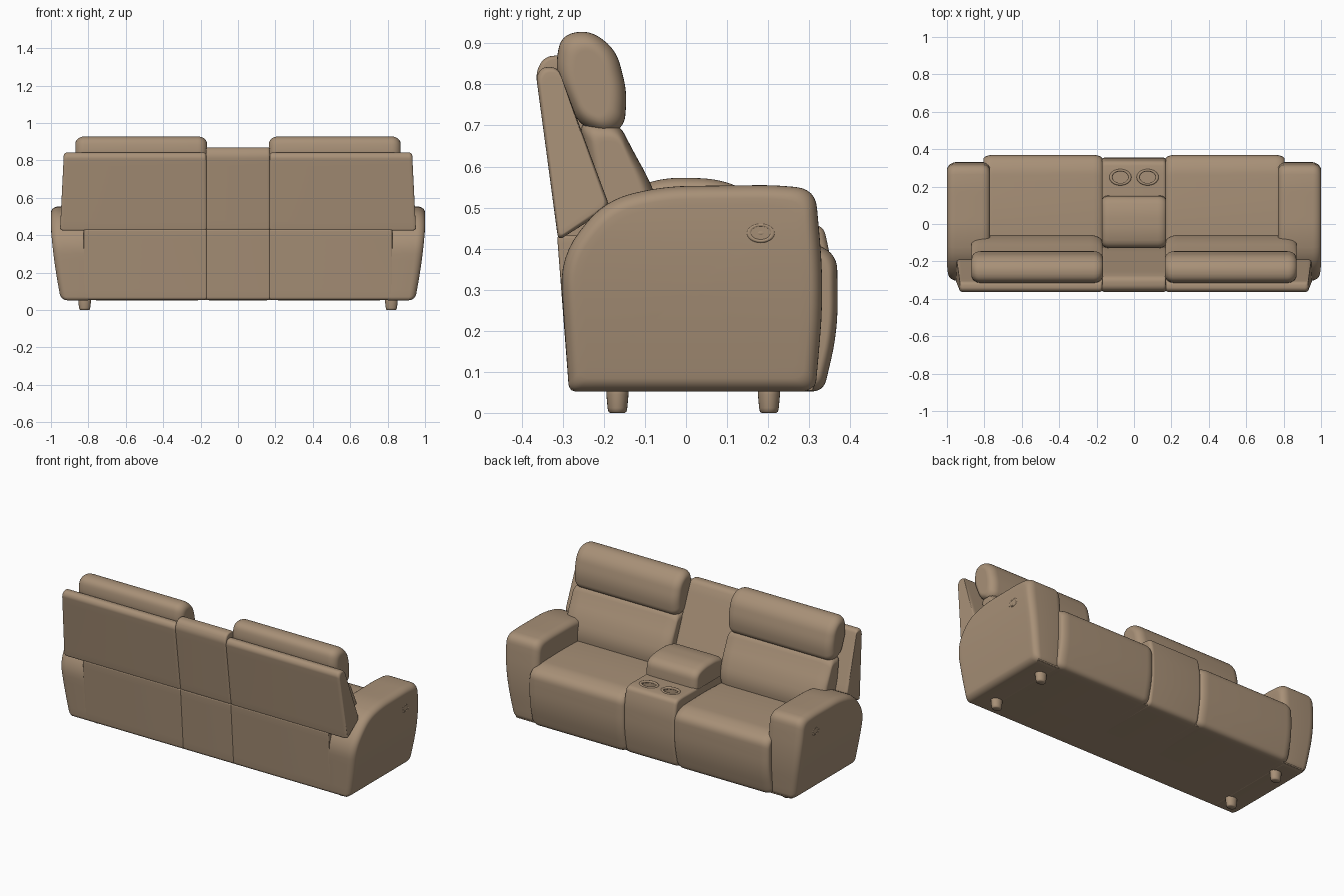
import bpy, bmesh, math
from mathutils import Vector

if "Cube" in bpy.data.objects:
    bpy.data.objects.remove(bpy.data.objects["Cube"])

leather = bpy.data.materials.new("tan leather")
leather.diffuse_color = (0.39, 0.28, 0.185, 1)
leather.use_nodes = True
leather.node_tree.nodes["Principled BSDF"].inputs["Base Color"].default_value = leather.diffuse_color


def rounded(points, steps=6, spacing=0.04):
    """Closed outline with every corner (y, z, reach) softened, then evenly split."""
    out, n = [], len(points)
    for i in range(n):
        p = Vector(points[i][:2])
        a, b = Vector(points[i - 1][:2]) - p, Vector(points[(i + 1) % n][:2]) - p
        r = min(points[i][2], a.length * 0.49, b.length * 0.49)
        s, e = p + a.normalized() * r, p + b.normalized() * r
        for k in range(steps + 1):
            t = k / steps
            out.append(s * (1 - t) ** 2 + p * 2 * t * (1 - t) + e * t * t)
    fine = []
    for i, p in enumerate(out):
        q = out[(i + 1) % len(out)]
        m = max(1, math.ceil((q - p).length / spacing))
        fine += [p.lerp(q, k / m) for k in range(m)]
    return fine


def finish(name, bm):
    bmesh.ops.recalc_face_normals(bm, faces=bm.faces)
    me = bpy.data.meshes.new(name)
    bm.to_mesh(me)
    bm.free()
    me.materials.append(leather)
    for f in me.polygons:
        f.use_smooth = True
    ob = bpy.data.objects.new(name, me)
    bpy.context.collection.objects.link(ob)
    return ob


def cushion(name, points, x0, x1, rx, rin, shape=None):
    """Side outline swept along x, with softly rounded ends."""
    prof = rounded(points)
    ys, zs = [p.x for p in prof], [p.y for p in prof]
    cy, cz = (min(ys) + max(ys)) / 2, (min(zs) + max(zs)) / 2
    hy, hz = (max(ys) - min(ys)) / 2, (max(zs) - min(zs)) / 2
    end = [(0, rin, s) for s in (0.08, 0.35, 0.6, 0.8, 0.93)]
    for k in range(8):
        a = k / 7 * math.pi / 2
        end.append((rx * (1 - math.cos(a)), rin * (1 - math.sin(a)), 1))
    rows = [(x0 + d, i, s) for d, i, s in end]
    rows += [(x1 - d, i, s) for d, i, s in reversed(end)]
    bm, rings = bmesh.new(), []
    for x, inset, s in rows:
        ring = []
        for p in prof:
            v = Vector((x, cy + (p.x - cy) * s * (1 - inset / hy),
                        cz + (p.y - cz) * s * (1 - inset / hz)))
            ring.append(bm.verts.new(shape(v) if shape else v))
        rings.append(ring)
    n = len(prof)
    for a, b in zip(rings, rings[1:]):
        for i in range(n):
            j = (i + 1) % n
            bm.faces.new((a[i], a[j], b[j], b[i]))
    bm.faces.new(rings[0])
    bm.faces.new(rings[-1])
    return finish(name, bm)


def ring(name, loc, radius, tube, scale, sideways=False):
    """Raised oval rim."""
    bpy.ops.mesh.primitive_torus_add(major_radius=radius, minor_radius=tube,
                                     major_segments=40, minor_segments=12, location=loc)
    ob = bpy.context.object
    ob.name = name
    ob.scale = scale
    if sideways:
        ob.rotation_euler = (0, math.pi / 2, 0)
    ob.data.materials.append(leather)
    bpy.ops.object.shade_smooth()
    return ob


def arm_bulge(v):
    # outer face tucks in towards the floor
    w = max(0, (abs(v.x) - 0.77) / 0.23)
    d = 0.052 * (max(0, 0.46 - v.z) / 0.4) ** 1.5
    return Vector((v.x - math.copysign(d * w, v.x), v.y, v.z))


def shell_taper(v):
    # back shell is a little narrower at the top
    w = max(0, (abs(v.x) - 0.17) / 0.78)
    return Vector((v.x - math.copysign(0.02 * w * (v.z - 0.42) / 0.4, v.x), v.y, v.z))


# side outlines as (y, z, corner reach)
ARM = [(-0.285, 0.052, .02), (-0.308, 0.38, .08), (-0.20, 0.517, .1), (-0.06, 0.552, .1),
       (0.22, 0.555, .1), (0.315, 0.545, .05), (0.337, 0.30, .2), (0.315, 0.052, .03)]
SEAT = [(-0.25, 0.055, .02), (-0.25, 0.41, .03), (0.05, 0.425, .1), (0.30, 0.42, .09),
        (0.368, 0.385, .06), (0.37, 0.20, .1), (0.335, 0.052, .03)]
PILLOW = [(-0.32, 0.83, .1), (-0.305, 0.92, .1), (-0.235, 0.933, .1), (-0.17, 0.885, .1),
          (-0.143, 0.78, .1), (-0.15, 0.70, .04), (-0.19, 0.675, .03), (-0.26, 0.70, .05)]
LUMBAR = [(-0.26, 0.71, .03), (-0.165, 0.71, .04), (-0.13, 0.64, .1), (-0.085, 0.56, .1),
          (-0.055, 0.47, .1), (-0.065, 0.38, .04), (-0.20, 0.38, .04)]
SHELL = [(-0.311, 0.42, .015), (-0.365, 0.82, .03), (-0.35, 0.842, .02), (-0.312, 0.842, .02),
         (-0.185, 0.50, .02)]
LOWER_BACK = [(-0.285, 0.055, .015), (-0.314, 0.432, .01), (-0.22, 0.432, .02), (-0.22, 0.055, .02)]

for s, side in ((-1, "left"), (1, "right")):
    def part(name, pts, x0, x1, rx, rin, shape=None):
        return cushion(side + "_" + name, pts, s * x0, s * x1, s * rx, rin, shape)

    part("arm", ARM, 0.77, 1.0, 0.045, 0.032, arm_bulge)
    part("seat", SEAT, 0.168, 0.805, 0.05, 0.022)
    part("head_pillow", PILLOW, 0.165, 0.87, 0.05, 0.04)
    part("lumbar_cushion", LUMBAR, 0.168, 0.87, 0.07, 0.04)
    part("back_shell", SHELL, 0.168, 0.952, 0.02, 0.012, shell_taper)
    part("lower_back_panel", LOWER_BACK, 0.168, 0.825, 0.01, 0.006)

    # recline control on the outer arm: oval rim with a small button
    ring(side + "_control_rim", (s * 0.994, 0.182, 0.438), 0.026, 0.007, (0.75, 1.1, 1), True)
    bpy.ops.mesh.primitive_uv_sphere_add(segments=24, ring_count=12, radius=1,
                                         location=(s * 0.994, 0.182, 0.438))
    button = bpy.context.object
    button.name = side + "_control_button"
    button.scale = (0.006, 0.014, 0.008)
    button.data.materials.append(leather)
    bpy.ops.object.shade_smooth()

    # tapered feet
    for y, end in ((-0.167, "back"), (0.202, "front")):
        bm = bmesh.new()
        prev = None
        for z, r in ((0, 0.018), (0.003, 0.022), (0.012, 0.024), (0.045, 0.027), (0.08, 0.027)):
            loop = [bm.verts.new((s * 0.82 + 1.25 * r * math.cos(k * math.pi / 12),
                                  y + r * math.sin(k * math.pi / 12), z)) for k in range(24)]
            if prev:
                for k in range(24):
                    bm.faces.new((prev[k - 1], prev[k], loop[k], loop[k - 1]))
            else:
                bm.faces.new(loop)
            prev = loop
        bm.faces.new(prev)
        finish(f"{side}_{end}_foot", bm)

# centre section between the seats
cushion("middle_back", [(-0.312, 0.425, .015), (-0.366, 0.83, .04), (-0.345, 0.868, .03),
                        (-0.29, 0.872, .03), (-0.265, 0.83, .05), (-0.13, 0.50, .1),
                        (-0.11, 0.40, .03), (-0.28, 0.40, .02)], -0.17, 0.17, 0.015, 0.008)
cushion("middle_lower_back", LOWER_BACK, -0.17, 0.17, 0.01, 0.006)
console = cushion("console", [(-0.24, 0.055, .02), (-0.24, 0.455, .02), (0.29, 0.462, .05),
                              (0.335, 0.455, .03), (0.354, 0.37, .05), (0.357, 0.20, .1),
                              (0.33, 0.052, .03)], -0.172, 0.172, 0.02, 0.014)
cushion("console_armrest", [(-0.13, 0.43, .02), (-0.128, 0.55, .04), (-0.05, 0.573, .07),
                            (0.07, 0.571, .07), (0.148, 0.545, .04), (0.155, 0.43, .02)],
        -0.172, 0.172, 0.045, 0.025)

# two cup holders: recess cut into the console plus a raised rim
for x, side in ((-0.073, "left"), (0.073, "right")):
    bpy.ops.mesh.primitive_cylinder_add(vertices=40, radius=0.042, depth=0.08,
                                        location=(x, 0.25, 0.465))
    cutter = bpy.context.object
    cutter.name = side + "_cup_cutter"
    cutter.scale = (1.1, 0.8, 1)
    cutter.hide_render = True
    cutter.display_type = 'WIRE'
    cut = console.modifiers.new("cup recess", 'BOOLEAN')
    cut.operation = 'DIFFERENCE'
    cut.solver = 'EXACT'
    cut.object = cutter
    ring(side + "_cup_rim", (x, 0.25, 0.459), 0.046, 0.008, (1.1, 0.82, 1))

# flat closing board underneath
cushion("underside", [(-0.28, 0.054, .005), (-0.28, 0.12, .005), (0.31, 0.12, .005),
                      (0.31, 0.054, .005)], -0.925, 0.925, 0.004, 0.003)
